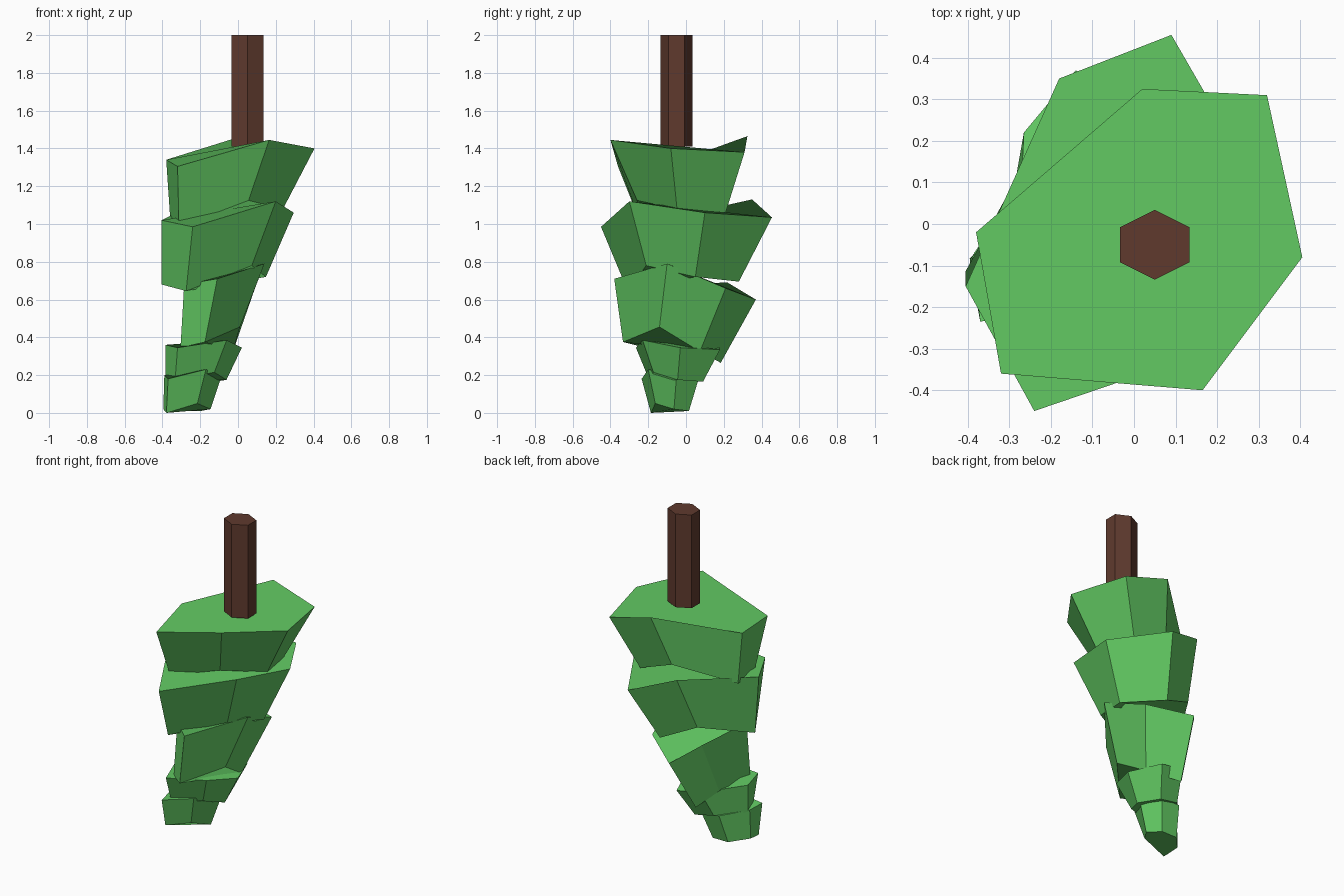
import bpy, bmesh, math

if "Cube" in bpy.data.objects:
    bpy.data.objects.remove(bpy.data.objects["Cube"])


def material(name, color):
    m = bpy.data.materials.new(name)
    m.diffuse_color = (*color, 1)
    m.use_nodes = True
    m.node_tree.nodes["Principled BSDF"].inputs["Base Color"].default_value = m.diffuse_color
    return m


leaf = material("leaf_green", (0.125, 0.60, 0.127))
bark = material("bark_brown", (0.115, 0.042, 0.027))


def prism(name, upper, lower, mat):
    """Closed solid between two matching rims."""
    bm = bmesh.new()
    a = [bm.verts.new(p) for p in upper]
    b = [bm.verts.new(p) for p in lower]
    bm.faces.new(a)
    bm.faces.new(b[::-1])
    n = len(a)
    for i in range(n):
        j = (i + 1) % n
        bm.faces.new((a[j], a[i], b[i], b[j]))
    bmesh.ops.recalc_face_normals(bm, faces=bm.faces)
    me = bpy.data.meshes.new(name)
    bm.to_mesh(me)
    bm.free()
    me.materials.append(mat)
    ob = bpy.data.objects.new(name, me)
    bpy.context.collection.objects.link(ob)


def tier(name, rim, scale, pivot, drop):
    """Foliage tier: wide uneven rim, lower rim narrowed towards a pivot."""
    lower = [(pivot[0] + scale[0] * (x - pivot[0]),
              pivot[1] + scale[1] * (y - pivot[1]), z - drop) for x, y, z in rim]
    prism(name, rim, lower, leaf)


# foliage, widest tier on top
tier("foliage_1", [(-.32, -.36, 1.305), (.165, -.40, 1.445), (.405, -.08, 1.40),
                   (.32, .31, 1.38), (.02, .325, 1.465), (-.38, -.02, 1.34)],
     (.76, .66), (-.29, .015), .32)
tier("foliage_2", [(-.24, -.45, .985), (.20, -.30, 1.12), (.295, .10, 1.06),
                   (.09, .455, 1.035), (-.18, .35, 1.13), (-.405, -.15, 1.02)],
     (.79, .65), (-.405, -.045), .34)
tier("foliage_3", [(-.11, -.38, .71), (.14, -.10, .79), (.09, .21, .66),
                   (-.14, .37, .60), (-.265, .22, .69), (-.285, -.20, .68)],
     (.74, .69), (-.36, -.23), .335)
tier("foliage_4", [(-.32, -.265, .345), (-.06, -.23, .385), (.02, -.03, .345),
                   (-.06, .18, .335), (-.22, .17, .36), (-.385, -.07, .36)],
     (.80, .64), (-.385, -.07), .17)
tier("foliage_5", [(-.37, -.235, .18), (-.17, -.20, .23), (-.085, -.05, .20),
                   (-.15, .07, .19), (-.28, .07, .19), (-.39, -.08, .20)],
     (.82, .66), (-.42, -.09), .18)

# six-sided trunk
ring = [(.05 + .097 * math.sin(i * math.pi / 3), -.05 + .084 * math.cos(i * math.pi / 3))
        for i in range(6)]
prism("trunk", [(x, y, 2.0) for x, y in ring], [(x, y, 1.41) for x, y in ring], bark)
